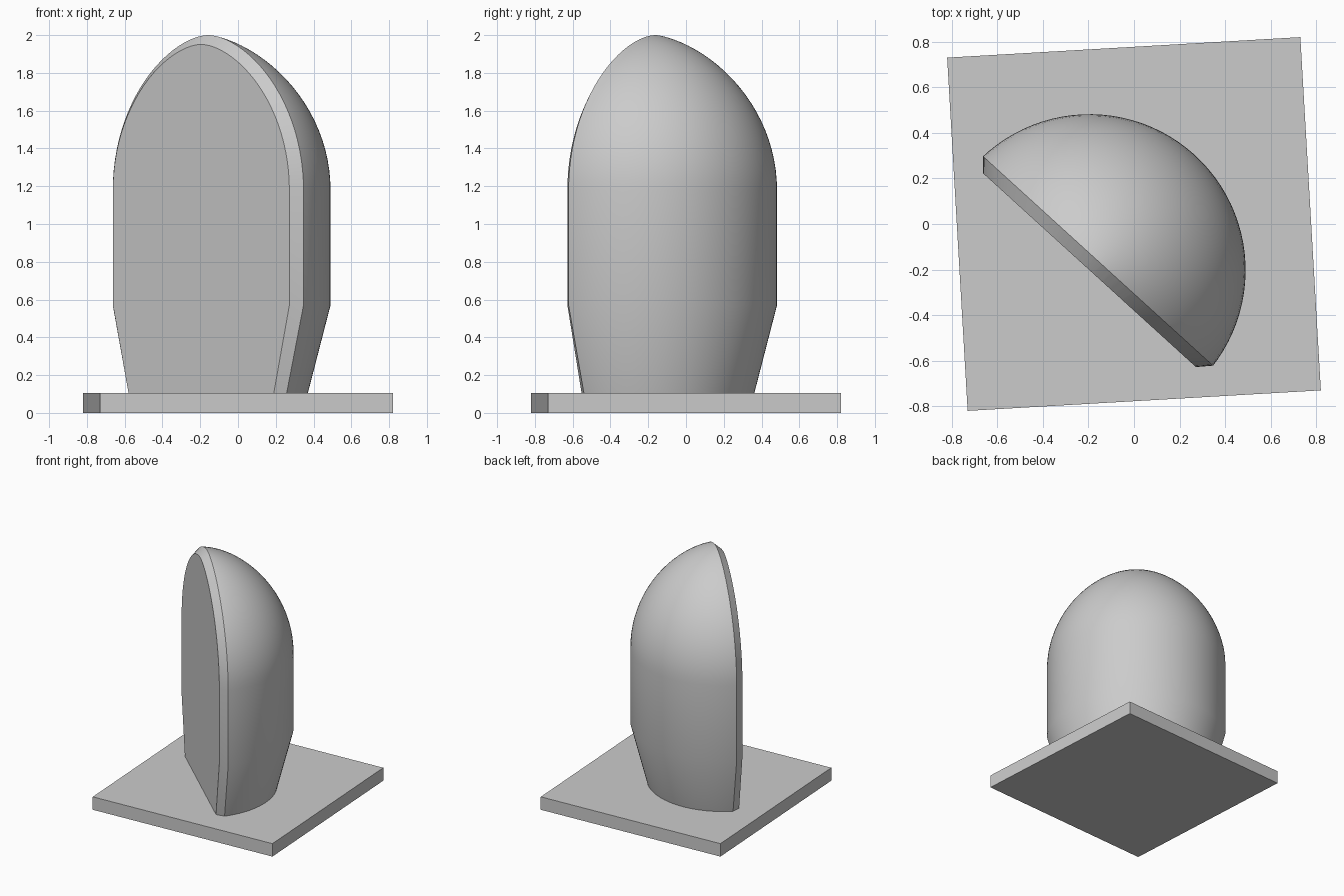
import bpy, bmesh, math
from mathutils import Vector, Matrix

cube = bpy.data.objects.get("Cube")
if cube:
    bpy.data.objects.remove(cube, do_unlink=True)

grey = bpy.data.materials.new("light_grey")
grey.use_nodes = True
colour = (0.6, 0.6, 0.6, 1)
grey.diffuse_color = colour
grey.node_tree.nodes["Principled BSDF"].inputs["Base Color"].default_value = colour


def add_object(name, bm):
    bmesh.ops.recalc_face_normals(bm, faces=bm.faces)
    mesh = bpy.data.meshes.new(name)
    bm.to_mesh(mesh)
    bm.free()
    mesh.materials.append(grey)
    obj = bpy.data.objects.new(name, mesh)
    bpy.context.collection.objects.link(obj)
    return obj


# Square base plate, turned slightly
BASE_TOP = 0.105
bm = bmesh.new()
bmesh.ops.create_cube(bm, size=1)
bmesh.ops.scale(bm, vec=(1.553, 1.553, BASE_TOP), verts=bm.verts)
bmesh.ops.translate(bm, vec=(0, 0, BASE_TOP / 2), verts=bm.verts)
base = add_object("base_plate", bm)
base.rotation_euler.z = math.radians(3.32)

# Domed body: taper, straight wall, then a slightly pointed dome
RADIUS, SHOULDER, HEIGHT, STEPS = 0.685, 1.18, 0.826, 24
profile = [(0.565, BASE_TOP), (RADIUS, 0.57)]
for i in range(STEPS):
    t = math.sin(math.pi / 2 * i / STEPS)
    profile.append((RADIUS * (1 - t * t) ** 0.6, SHOULDER + HEIGHT * t))
profile.append((0, SHOULDER + HEIGHT))

bm = bmesh.new()
verts = [bm.verts.new((r, 0, z)) for r, z in profile]
edges = [bm.edges.new(pair) for pair in zip(verts, verts[1:])]
bmesh.ops.spin(bm, geom=verts + edges, cent=(0, 0, 0), axis=(0, 0, 1),
               angle=math.tau, steps=96)
bmesh.ops.remove_doubles(bm, verts=bm.verts, dist=0.0001)
bmesh.ops.holes_fill(bm, edges=[e for e in bm.edges if e.is_boundary])

# Slice off the front half and cap the cut
RIM = 0.055
cut = bmesh.ops.bisect_plane(bm, geom=bm.verts[:] + bm.edges[:] + bm.faces[:],
                             plane_co=(0, RIM, 0), plane_no=(0, -1, 0),
                             clear_outer=True)
rim_edges = [e for e in cut["geom_cut"] if isinstance(e, bmesh.types.BMEdge)]
cap = bmesh.ops.contextual_create(bm, geom=rim_edges)["faces"]

# Push the cap forward and shrink it for the sloping rim
front = bmesh.ops.extrude_discrete_faces(bm, faces=cap)["faces"][0]
for v in front.verts:
    v.co.x *= 0.925
    v.co.y = 0
    if v.co.z > SHOULDER:
        v.co.z = SHOULDER + (v.co.z - SHOULDER) * 0.94
bmesh.ops.remove_doubles(bm, verts=bm.verts, dist=0.00001)
body = add_object("domed_body", bm)
body.location = (-0.195, -0.203, 0)
body.rotation_euler.z = math.radians(-42.3)

bpy.ops.object.select_all(action="DESELECT")
body.select_set(True)
bpy.context.view_layer.objects.active = body
bpy.ops.object.shade_smooth_by_angle(angle=math.radians(25))
